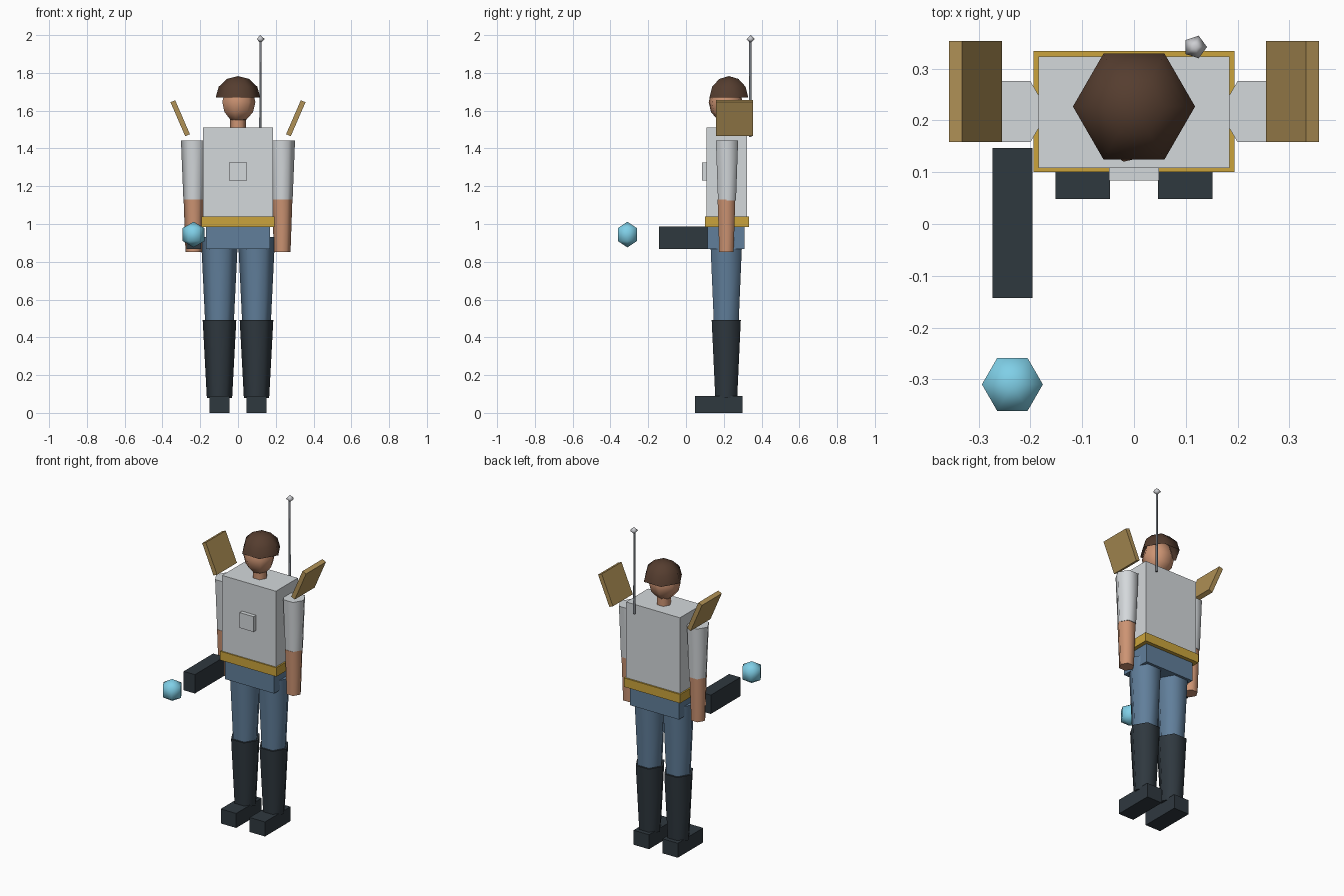
import bpy, bmesh
from math import sin, cos, pi, radians
from mathutils import Matrix

default = bpy.data.objects.get("Cube")
if default:
    bpy.data.objects.remove(default, do_unlink=True)


def material(name, r, g, b):
    """Flat colour given as 0-255 sRGB, stored linear."""
    col = [((c / 255 + 0.055) / 1.055) ** 2.4 for c in (r, g, b)] + [1]
    m = bpy.data.materials.new(name)
    m.use_nodes = True
    m.diffuse_color = col
    bsdf = next(n for n in m.node_tree.nodes if n.type == 'BSDF_PRINCIPLED')
    bsdf.inputs["Base Color"].default_value = col
    return m


WHITE = material("pale grey cloth", 212, 216, 219)
GOLD = material("gold belt", 203, 164, 60)
SKIN = material("skin", 205, 148, 115)
BLUE = material("blue trousers", 97, 127, 155)
DARK = material("dark boots", 47, 56, 63)
HAIR = material("brown hair", 85, 61, 47)
TAN = material("tan plate", 176, 145, 86)
CYAN = material("cyan glow", 128, 208, 232)
SILVER = material("silver", 205, 206, 210)
STEEL = material("steel", 135, 140, 147)


def finish(name, bm, mat, smooth=None):
    bmesh.ops.recalc_face_normals(bm, faces=bm.faces)
    me = bpy.data.meshes.new(name)
    bm.to_mesh(me)
    bm.free()
    if smooth:
        me.polygons.foreach_set("use_smooth", [True] * len(me.polygons))
        me.set_sharp_from_angle(angle=radians(smooth))
    me.materials.append(mat)
    ob = bpy.data.objects.new(name, me)
    bpy.context.scene.collection.objects.link(ob)
    return ob


def box(name, mat, center, size, tilt=0):
    bm = bmesh.new()
    bmesh.ops.create_cube(bm, size=1, matrix=Matrix.Translation(center)
                          @ Matrix.Rotation(radians(tilt), 4, 'Y')
                          @ Matrix.Diagonal((*size, 1)))
    return finish(name, bm, mat)


def lathe(name, mat, x, y, profile, sides=6, smooth=75, cap=True):
    """Turn (radius, z) points around a vertical axis."""
    bm = bmesh.new()
    rings = [[bm.verts.new((x + r * cos(2 * pi * i / sides),
                            y + r * sin(2 * pi * i / sides), z))
              for i in range(sides)] for r, z in profile]
    for a, b in zip(rings, rings[1:]):
        for i in range(sides):
            j = (i + 1) % sides
            bm.faces.new((a[i], a[j], b[j], b[i]))
    if cap:
        bm.faces.new(rings[0])
        bm.faces.new(rings[-1])
    bmesh.ops.remove_doubles(bm, verts=bm.verts, dist=1e-5)
    return finish(name, bm, mat, smooth)


def ball(name, mat, center, r, rz, sides, rings, portion=1.0):
    """Low-poly sphere, or its upper part when portion is below one."""
    steps = round(rings * portion)
    prof = [(r * sin(pi * k / rings), center[2] + rz * cos(pi * k / rings))
            for k in range(steps + 1)]
    return lathe(name, mat, center[0], center[1], prof, sides, 180, False)


# Body
box("torso", WHITE, (0, 0.216, 1.26), (0.37, 0.216, 0.5))
box("chest_panel", WHITE, (0, 0.1, 1.277), (0.096, 0.032, 0.095))
box("belt", GOLD, (0, 0.217, 1.012), (0.388, 0.234, 0.055))
box("hips", BLUE, (0, 0.212, 0.927), (0.338, 0.198, 0.118))

# Head
lathe("neck", SKIN, 0, 0.217, [(0.043, 1.49), (0.043, 1.58)])
ball("head", SKIN, (0, 0.21, 1.645), 0.092, 0.105, 7, 6)
ball("hair", HAIR, (0, 0.227, 1.67), 0.118, 0.113, 6, 6, 0.5)

# Limbs and shoulder plates
for side, s in (("left", 1), ("right", -1)):
    arm, leg = s * 0.234, s * 0.098
    lathe(side + "_sleeve", WHITE, arm, 0.217, [(0.055, 1.125), (0.068, 1.443)])
    lathe(side + "_forearm", SKIN, arm, 0.214, [(0.044, 0.852), (0.054, 1.13)])
    lathe(side + "_thigh", BLUE, leg, 0.213, [(0.076, 0.48), (0.098, 0.93)])
    lathe(side + "_shin", DARK, leg, 0.213, [(0.067, 0.08), (0.089, 0.492)])
    box(side + "_boot", DARK, (s * 0.099, 0.173, 0.045), (0.106, 0.25, 0.09))
    box(side + "_shoulder_plate", TAN, (s * 0.306, 0.256, 1.56),
        (0.027, 0.195, 0.196), s * 23.4)

# Hand-held blaster with a floating energy ball
box("blaster", DARK, (-0.235, 0.002, 0.927), (0.077, 0.29, 0.117))
ball("energy_ball", CYAN, (-0.235, -0.31, 0.944), 0.068, 0.068, 6, 3)

# Antenna on the back
lathe("antenna_rod", STEEL, 0.118, 0.34, [(0.007, 1.46), (0.006, 1.98)], 5)
ball("antenna_tip", SILVER, (0.118, 0.342, 1.979), 0.023, 0.022, 5, 2)
